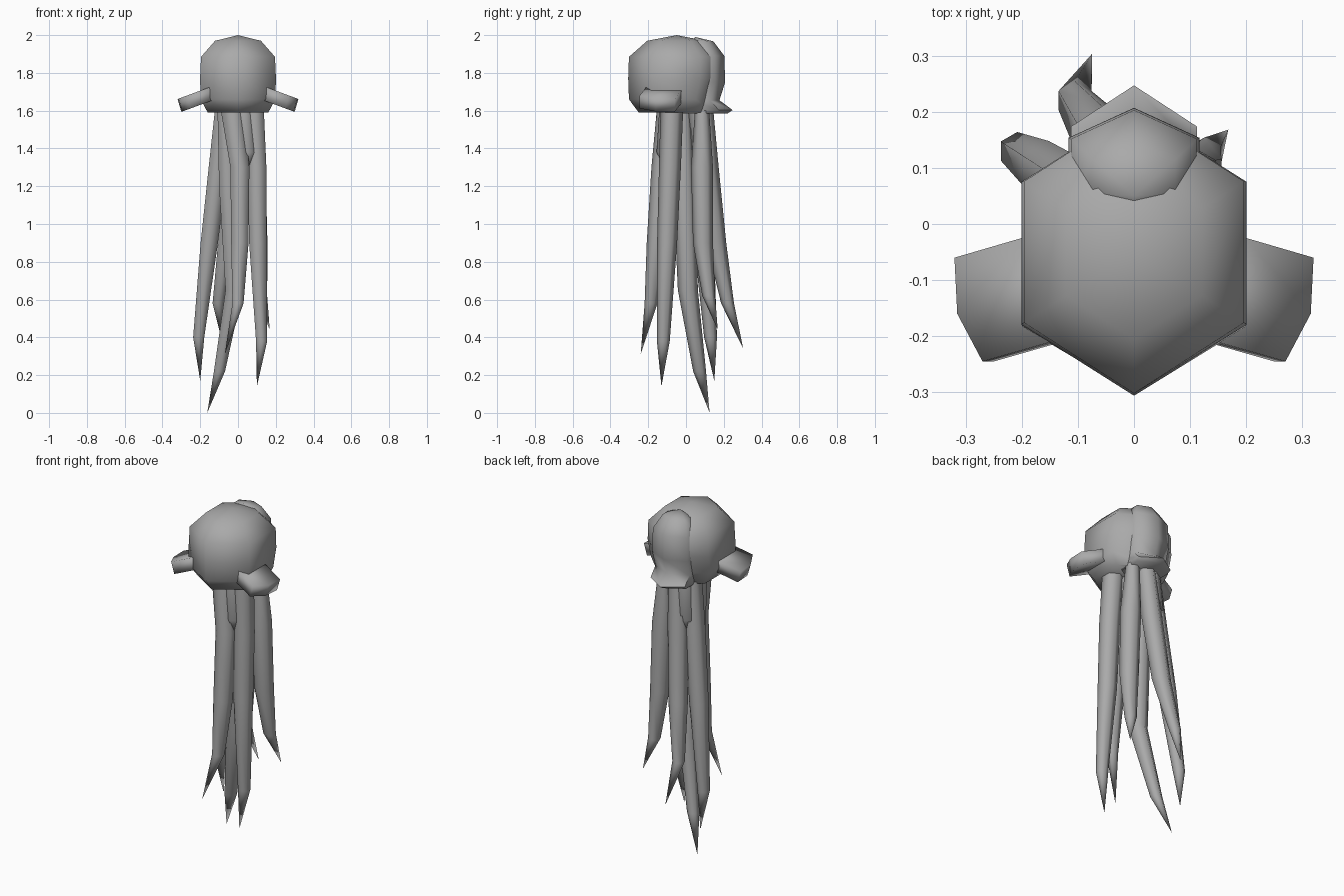
import bpy, bmesh, math
from mathutils import Vector

cube = bpy.data.objects.get("Cube")
if cube:
    bpy.data.objects.remove(cube)

grey = bpy.data.materials.new("plain grey")
grey.use_nodes = True
colour = (0.4, 0.4, 0.4, 1)
grey.diffuse_color = colour
grey.node_tree.nodes["Principled BSDF"].inputs["Base Color"].default_value = colour


def finish(name, bm, angle):
    bmesh.ops.recalc_face_normals(bm, faces=bm.faces)
    mesh = bpy.data.meshes.new(name)
    bm.to_mesh(mesh)
    bm.free()
    mesh.materials.append(grey)
    obj = bpy.data.objects.new(name, mesh)
    bpy.context.collection.objects.link(obj)
    bpy.ops.object.select_all(action='DESELECT')
    bpy.context.view_layer.objects.active = obj
    obj.select_set(True)
    bpy.ops.object.shade_smooth_by_angle(angle=math.radians(angle))


def hex_loft(name, rings, top=None, bottom=None):
    """Join hexagon rings (x, y, z, rx, ry), closing each end with a point or a flat cap."""
    bm = bmesh.new()
    loops = []
    for x, y, z, rx, ry in rings:
        turns = [math.pi * (i / 3 + 0.5) for i in range(6)]
        loops.append([bm.verts.new((x + rx * math.cos(t), y + ry * math.sin(t), z))
                      for t in turns])
    for a, b in zip(loops, loops[1:]):
        for i in range(6):
            j = (i + 1) % 6
            bm.faces.new((a[i], a[j], b[j], b[i]))
    for loop, point in ((loops[0], top), (loops[-1], bottom)):
        if point:
            tip = bm.verts.new(point)
            for i in range(6):
                bm.faces.new((loop[i], loop[(i + 1) % 6], tip))
        else:
            bm.faces.new(loop)
    finish(name, bm, 70)


# Domed head
hex_loft("head", [
    (0, -0.05, 1.97, 0.14, 0.155),
    (0, -0.05, 1.885, 0.226, 0.252),
    (0, -0.052, 1.77, 0.232, 0.254),
    (0, -0.067, 1.66, 0.228, 0.235),
    (0, -0.05, 1.59, 0.185, 0.2),
], top=(0, -0.05, 2.0))

# Lobe down the back of the head, flaring at its hem
hex_loft("back_lobe", [
    (0, 0.085, 1.967, 0.085, 0.06),
    (0, 0.1, 1.89, 0.13, 0.103),
    (0, 0.1, 1.75, 0.135, 0.107),
    (0, 0.08, 1.655, 0.13, 0.097),
    (0, 0.1, 1.603, 0.13, 0.147),
    (0, 0.09, 1.585, 0.125, 0.13),
], top=(0, 0.05, 1.99))

# Side fins: flat outlines that slope down and outwards
fin_outline = [(0.12, -0.01), (0.2, -0.025), (0.32, -0.06),
               (0.315, -0.16), (0.27, -0.245), (0.13, -0.205)]
for side, label in ((1, "left_fin"), (-1, "right_fin")):
    bm = bmesh.new()
    base = [bm.verts.new((side * x, y, 1.78 - 0.37 * x)) for x, y in fin_outline]
    face = bm.faces.new(base)
    ext = bmesh.ops.extrude_face_region(bm, geom=[face])
    lower = [v for v in ext["geom"] if isinstance(v, bmesh.types.BMVert)]
    bmesh.ops.translate(bm, vec=Vector((-0.02 * side, 0, -0.068)), verts=lower)
    finish(label, bm, 100)

# Six hanging tentacles: root width, then centre points (x, y, z) from root to tip
tentacles = {
    "front_tentacle": (0.07, [(-0.03, -0.085, 1.6), (0.01, -0.125, 1.3), (0.01, -0.155, 0.9),
                              (0.0, -0.185, 0.58), (-0.07, -0.24, 0.31)]),
    "front_left_tentacle": (0.06, [(0.085, -0.075, 1.6), (0.1, -0.085, 1.3), (0.105, -0.1, 0.9),
                                   (0.125, -0.12, 0.38), (0.1, -0.13, 0.14)]),
    "back_left_tentacle": (0.038, [(0.08, 0.085, 1.6), (0.095, 0.085, 1.3), (0.11, 0.09, 0.9),
                                   (0.125, 0.12, 0.62), (0.168, 0.168, 0.44)]),
    "back_tentacle": (0.055, [(-0.01, 0.09, 1.6), (-0.03, 0.115, 1.3), (-0.06, 0.16, 0.9),
                              (-0.105, 0.22, 0.58), (-0.075, 0.303, 0.34)]),
    "back_right_tentacle": (0.055, [(-0.075, 0.05, 1.6), (-0.105, 0.065, 1.3), (-0.152, 0.095, 0.9),
                                    (-0.208, 0.13, 0.4), (-0.2, 0.15, 0.17)]),
    "front_right_tentacle": (0.05, [(-0.065, -0.02, 1.6), (-0.05, -0.01, 1.2), (-0.02, 0.01, 0.65),
                                    (-0.098, 0.072, 0.22), (-0.163, 0.125, 0.0)]),
}
for label, (root, path) in tentacles.items():
    widths = [root, 0.058, 0.053, 0.034]
    hex_loft(label, [(*p, w, w) for p, w in zip(path, widths)], bottom=path[-1])

# Webs that join neighbouring tentacles near their roots
for label, x, y, fork_x, fork_y in (("front_web", 0.028, -0.08, 0.05, -0.1),
                                    ("back_web", -0.043, 0.07, -0.064, 0.086)):
    hex_loft(label, [(x, y, 1.6, 0.062, 0.062), (fork_x, fork_y, 1.38, 0.056, 0.056)],
             bottom=(fork_x, fork_y, 1.25))
